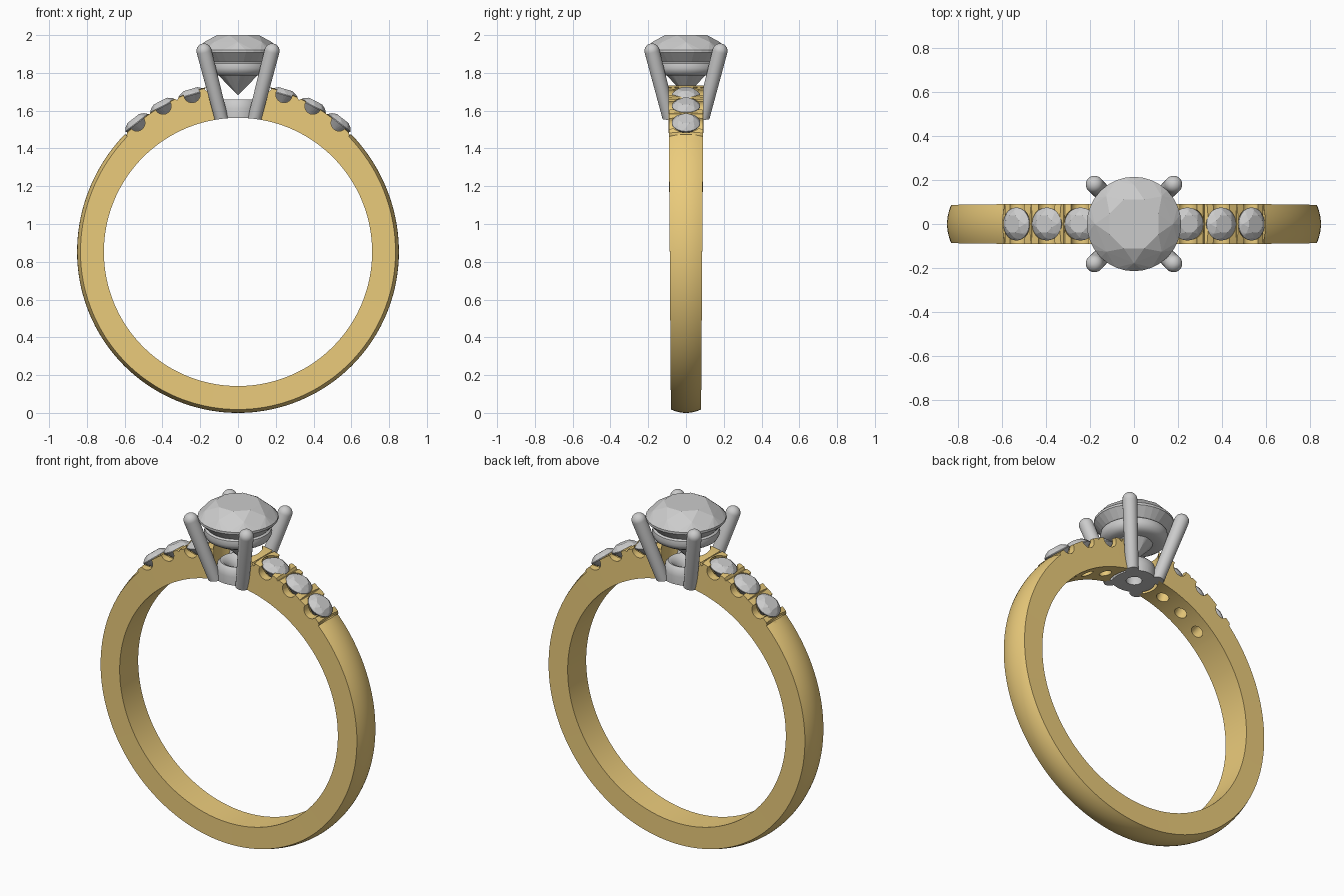
import bpy, bmesh
from math import sin, cos, pi, radians
from mathutils import Matrix, Vector

if "Cube" in bpy.data.objects:
    bpy.data.objects.remove(bpy.data.objects["Cube"])

C, R_IN, R_OUT = 0.852, 0.71, 0.852      # ring centre height, finger radius, outer radius
ZONE = 43.7                              # half angle of the stone-set shoulder
STONES = [s * a for s in (-1, 1) for a in (16.3, 27.2, 38.1)]
SEAT_R = 0.868

gold = bpy.data.materials.new("yellow_gold")
gold.diffuse_color = (0.83, 0.60, 0.20, 1)
gold.use_nodes = True
gold.node_tree.nodes["Principled BSDF"].inputs["Base Color"].default_value = gold.diffuse_color


def finish(name, bm, mat=None):
    bmesh.ops.remove_doubles(bm, verts=bm.verts, dist=1e-5)
    bmesh.ops.recalc_face_normals(bm, faces=bm.faces)
    me = bpy.data.meshes.new(name)
    bm.to_mesh(me)
    bm.free()
    ob = bpy.data.objects.new(name, me)
    bpy.context.collection.objects.link(ob)
    if mat:
        me.materials.append(mat)
    return ob


def loft(bm, loops, wrap):
    """Skin a list of closed point loops."""
    vs = [[bm.verts.new(p) for p in lp] for lp in loops]
    n = len(vs[0])
    for i in range(len(vs) if wrap else len(vs) - 1):
        a, b = vs[i], vs[(i + 1) % len(vs)]
        for j in range(n):
            bm.faces.new((a[j], a[(j + 1) % n], b[(j + 1) % n], b[j]))
    if not wrap:
        bm.faces.new(vs[0])
        bm.faces.new(vs[-1])


def lathe(name, profile, closed=False, n=40, mat4=Matrix()):
    """Revolve (r, z) pairs about z: capped solid, or closed tube section."""
    bm = bmesh.new()
    loft(bm, [[mat4 @ Vector((r * cos(2 * pi * k / n), r * sin(2 * pi * k / n), z))
               for k in range(n)] for r, z in profile], closed)
    return finish(name, bm)


def box(name, size, mat4):
    bm = bmesh.new()
    bmesh.ops.create_cube(bm, size=1, matrix=mat4 @ Matrix.Diagonal((*size, 1)))
    return finish(name, bm)


def activate(ob):
    bpy.ops.object.select_all(action='DESELECT')
    ob.select_set(True)
    bpy.context.view_layer.objects.active = ob


def cut(ob, cutter, op='DIFFERENCE'):
    activate(ob)
    m = ob.modifiers.new("cut", 'BOOLEAN')
    m.operation, m.solver, m.object = op, 'EXACT', cutter
    bpy.ops.object.modifier_apply(modifier=m.name)
    bpy.data.objects.remove(cutter)


def smooth(ob, angle=30):
    activate(ob)
    bpy.ops.object.shade_smooth_by_angle(angle=radians(angle))


def on_ring(deg, r):
    return (Matrix.Translation((0, 0, C)) @ Matrix.Rotation(radians(deg), 4, 'Y')
            @ Matrix.Translation((0, 0, r)))


def gem(name, mat4):
    """Faceted brilliant with unit girdle radius, girdle at z = 0."""
    bm = bmesh.new()
    for r, z, n, off in ((0.56, 0.40, 8, 0), (0.83, 0.23, 8, 0.5), (1, 0.03, 32, 0),
                         (1, -0.03, 32, 0), (0.28, -0.80, 8, 0.5)):
        for k in range(n):
            t = 2 * pi * (k + off) / n + pi / 8
            bm.verts.new((r * cos(t), r * sin(t), z))
    bm.verts.new((0, 0, -1.08))
    bmesh.ops.convex_hull(bm, input=bm.verts)
    bm.transform(mat4)
    return finish(name, bm)


# Band: domed section swept round, flatter and taller across the shoulders
def section(deg):
    t = max(0, min(1, (90 - abs(deg)) / 80))
    crest = R_OUT + 0.038 * t * t
    drop = 0.004 if abs(deg) < ZONE else 0.018
    w = 0.086 + 0.006 * cos(radians(deg))
    pts = [(w, R_IN), (-w, R_IN)]
    pts += [(w * u, crest - drop * u * u) for u in [k / 5 - 1 for k in range(11)]]
    a = radians(deg)
    return [(r * sin(a), y, C + r * cos(a)) for y, r in pts]


angles = sorted([k * 2.5 for k in range(-72, 72)]
                + [s * (ZONE + d) for s in (-1, 1) for d in (-0.15, 0.15)])
bm = bmesh.new()
loft(bm, [section(a) for a in angles], True)
band = finish("band", bm, gold)

# Stone seats: drilled cone seat, side scallop, then split grooves between prongs
for a in STONES:
    cut(band, lathe("seat_cutter", [(0.034, -0.25), (0.034, -0.055), (0.077, -0.004), (0.077, 0.06)],
                    n=32, mat4=on_ring(a, SEAT_R)))
    cut(band, lathe("scallop_cutter", [(0.043, -0.2), (0.043, 0.2)], n=32,
                    mat4=on_ring(a, SEAT_R) @ Matrix.Rotation(pi / 2, 4, 'X')))
for a in (10.85, 21.75, 32.65, 43.4):
    for s in (-1, 1):
        r = 0.878 if a < 40 else 0.868
        cut(band, box("groove_cutter", (0.017, 0.4, 0.017),
                      on_ring(s * a, r) @ Matrix.Rotation(pi / 4, 4, 'Y')))
# Gap in the band for the head
cut(band, lathe("head_cutter", [(0.13, 1.45), (0.13, 1.85)], n=48))
smooth(band)

# Shoulder stones
for i, a in enumerate(STONES):
    gem(f"shoulder_stone_{i + 1}", on_ring(a, SEAT_R) @ Matrix.Scale(0.075, 4))

# Centre stone
gem("centre_stone", Matrix.Translation((0, 0, 1.914)) @ Matrix.Scale(0.215, 4))


def finger_cutter():
    return lathe("finger_cutter", [(R_IN, -0.5), (R_IN, 0.5)], n=144,
                 mat4=on_ring(0, 0) @ Matrix.Rotation(pi / 2, 4, 'X'))


# Head: four round-tipped prongs trimmed to the finger hole
for i, (sx, sy) in enumerate(((1, 1), (-1, 1), (-1, -1), (1, -1))):
    lo, hi = Vector((sx * 0.078, sy * 0.078, 1.52)), Vector((sx * 0.18, sy * 0.18, 1.916))
    d = hi - lo
    L = d.length
    m = Matrix.Translation(lo) @ d.to_track_quat('Z', 'Y').to_matrix().to_4x4()
    tip = [(0.04 * cos(t), L + 0.04 * sin(t)) for t in [k * pi / 16 for k in range(8)]]
    prong = lathe(f"prong_{i + 1}", [(0.035, 0)] + tip + [(0.002, L + 0.04)], n=24, mat4=m)
    cut(prong, finger_cutter())
    smooth(prong, 40)

# Head: base collet and upper gallery ring under the stone
base = lathe("head_base", [(0.04, 1.53), (0.115, 1.53), (0.115, 1.61), (0.11, 1.645), (0.095, 1.66),
                           (0.08, 1.655), (0.062, 1.635), (0.046, 1.61)], closed=True, n=48)
cut(base, finger_cutter())
smooth(base, 40)
gallery = lathe("gallery_ring", [(0.095, 1.785), (0.145, 1.785), (0.17, 1.80), (0.182, 1.825),
                                 (0.178, 1.85), (0.165, 1.86), (0.15, 1.858)], closed=True, n=48)
smooth(gallery, 40)
